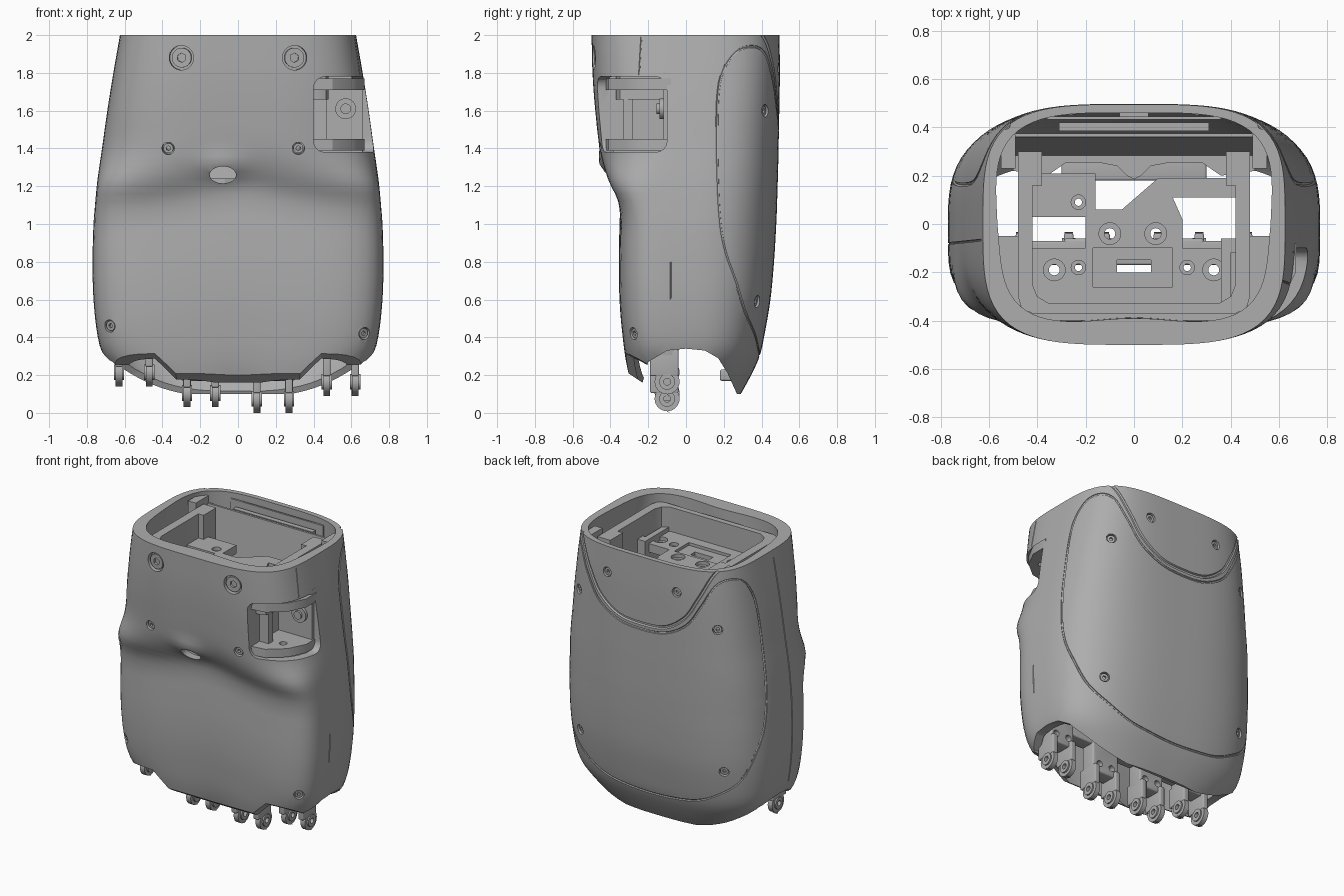
import bpy, bmesh, math
from mathutils import Vector

if "Cube" in bpy.data.objects:
    bpy.data.objects.remove(bpy.data.objects["Cube"])

grey = bpy.data.materials.new("mid grey")
grey.use_nodes = True
GREY = (0.42, 0.42, 0.42, 1)
grey.diffuse_color = GREY
grey.node_tree.nodes["Principled BSDF"].inputs["Base Color"].default_value = GREY

# height, half width, front depth, back depth, front squareness
ROWS = [(0, .40, .20, .23, 3.5), (.1, .53, .24, .29, 3.6), (.2, .63, .29, .345, 3.8),
        (.3, .71, .315, .39, 4.2), (.4, .742, .33, .413, 4.6), (.6, .765, .35, .447, 4.8),
        (.8, .77, .356, .466, 5), (1, .765, .352, .478, 5.3), (1.1, .757, .35, .482, 5.6),
        (1.2, .748, .365, .485, 5.2), (1.3, .735, .42, .488, 3.8), (1.4, .72, .455, .49, 3.3),
        (1.6, .692, .48, .494, 3.4), (1.8, .66, .495, .497, 3.55), (2, .625, .5, .495, 3.7)]


def prof(z, c):
    z = min(max(z, 0), 2)
    i = next(k for k in range(len(ROWS) - 1) if z <= ROWS[k + 1][0])
    a, b = ROWS[i], ROWS[i + 1]
    p, q = ROWS[max(i - 1, 0)], ROWS[min(i + 2, len(ROWS) - 1)]
    h = b[0] - a[0]
    t = (z - a[0]) / h
    m0, m1 = (b[c] - p[c]) / (b[0] - p[0]) * h, (q[c] - a[c]) / (q[0] - a[0]) * h
    return ((2*t**3 - 3*t*t + 1) * a[c] + (t**3 - 2*t*t + t) * m0
            + (3*t*t - 2*t**3) * b[c] + (t**3 - t*t) * m1)


def surf(ang, z, inset=0):
    """Point on the body skin at an angle around z (90 = back)."""
    c, s = math.cos(math.radians(ang)), math.sin(math.radians(ang))
    back = s > 0
    n = 3 + .7 * max(0, z - 1) - max(0, .4 - z) if back else prof(z, 4)
    depth = prof(z, 3) if back else prof(z + .12 * c * c, 2)
    r = (abs(c / prof(z, 1))**n + abs(s / depth)**n)**(-1 / n) - inset
    if not back:
        r += .03 * math.exp(-((r * c + .08) / .12)**2 - ((z - 1.31) / .06)**2)
    return Vector((r * c, r * s, z))


def at_x(x, z, back=False):
    """Skin point and outward normal at a given x and height."""
    lo, hi = 0, 180
    sign = 1 if back else -1
    for _ in range(30):
        mid = (lo + hi) / 2
        lo, hi = (mid, hi) if surf(sign * mid, z).x > x else (lo, mid)
    a = sign * lo
    n = (surf(a + 1, z) - surf(a - 1, z)).cross(surf(a, z + .02) - surf(a, z - .02))
    return surf(a, z), n.normalized()


def finish(name, bm):
    bmesh.ops.recalc_face_normals(bm, faces=bm.faces)
    me = bpy.data.meshes.new(name)
    bm.to_mesh(me)
    bm.free()
    ob = bpy.data.objects.new(name, me)
    bpy.context.collection.objects.link(ob)
    me.materials.append(grey)
    return ob


def prism(name, pts, lo, hi, axis="z"):
    """Extrude a flat outline along one axis."""
    place = {"z": lambda u, v, w: (u, v, w), "y": lambda u, v, w: (u, w, v),
             "x": lambda u, v, w: (w, u, v)}[axis]
    bm = bmesh.new()
    f = bm.faces.new([bm.verts.new(place(u, v, lo)) for u, v in pts])
    ext = bmesh.ops.extrude_face_region(bm, geom=[f])["geom"]
    d = Vector(place(0, 0, hi - lo))
    bmesh.ops.translate(bm, vec=d, verts=[g for g in ext if isinstance(g, bmesh.types.BMVert)])
    return finish(name, bm)


def box(name, x, y, z, bevel=0):
    ob = prism(name, [(x[0], y[0]), (x[1], y[0]), (x[1], y[1]), (x[0], y[1])], *z)
    if bevel:
        bm = bmesh.new()
        bm.from_mesh(ob.data)
        bmesh.ops.bevel(bm, geom=bm.edges[:], offset=bevel, segments=4, affect="EDGES", profile=.5)
        bm.to_mesh(ob.data)
        bm.free()
    return ob


def rod(name, loc, direction, r, length, sides=24):
    bm = bmesh.new()
    bmesh.ops.create_cone(bm, cap_ends=True, segments=sides, radius1=r, radius2=r, depth=length)
    q = Vector((0, 0, 1)).rotation_difference(Vector(direction))
    bmesh.ops.transform(bm, matrix=q.to_matrix().to_4x4(), verts=bm.verts)
    bmesh.ops.translate(bm, vec=Vector(loc), verts=bm.verts)
    return finish(name, bm)


def evaluated_mesh(ob):
    bpy.context.view_layer.update()
    return bpy.data.meshes.new_from_object(ob.evaluated_get(bpy.context.evaluated_depsgraph_get()))


def tube(pts, r, closed):
    cu = bpy.data.curves.new("groove_cutter", "CURVE")
    cu.dimensions, cu.bevel_depth, cu.bevel_resolution, cu.use_fill_caps = "3D", r, 1, True
    sp = cu.splines.new("POLY")
    sp.points.add(len(pts) - 1)
    for p, co in zip(sp.points, pts):
        p.co = (*co, 1)
    sp.use_cyclic_u = closed
    tmp = bpy.data.objects.new("groove_cutter", cu)
    bpy.context.collection.objects.link(tmp)
    me = evaluated_mesh(tmp)
    bpy.data.objects.remove(tmp)
    ob = bpy.data.objects.new("groove_cutter", me)
    bpy.context.collection.objects.link(ob)
    return ob


def cut(ob, cutters):
    for c in cutters:
        m = ob.modifiers.new("cut", "BOOLEAN")
        m.object, m.operation, m.solver = c, "DIFFERENCE", "EXACT"
    me = evaluated_mesh(ob)
    ob.modifiers.clear()
    ob.data = me
    me.materials.clear()
    me.materials.append(grey)
    for c in cutters:
        bpy.data.objects.remove(c)


def path(ctrl, closed):
    """Smooth line on the skin through (angle, height) points."""
    n, out = len(ctrl), []
    get = lambda i: Vector(ctrl[i % n] if closed else ctrl[min(max(i, 0), n - 1)])
    for i in range(n if closed else n - 1):
        p0, p1, p2, p3 = (get(i + k) for k in (-1, 0, 1, 2))
        for k in range(6):
            t = k / 6
            v = .5 * (2*p1 + (p2 - p0)*t + (2*p0 - 5*p1 + 4*p2 - p3)*t*t + (3*p1 - p0 - 3*p2 + p3)*t**3)
            out.append(surf(v[0], v[1]))
    return out


def mirrored(half, axis=180):
    return half + [(axis - a, z) for a, z in reversed(half) if a * 2 != axis]


# Hollow body shell: outer skin, top rim, inner skin
bm = bmesh.new()
SEG, LEV = 120, [i * .04 for i in range(51)]
rings = []
for z, inner in [(z, 0) for z in LEV] + [(z, 1) for z in reversed(LEV)]:
    ring = []
    for k in range(SEG):
        a = k * 360 / SEG - 180
        s = math.sin(math.radians(a))
        wall = .06 - .025 * max(0, s) + .05 * max(0, -s) * (z > 1.8)
        ring.append(bm.verts.new(surf(a, z, inner * wall)))
    rings.append(ring)
for a, b in zip(rings, rings[1:] + rings[:1]):
    for k in range(SEG):
        bm.faces.new((a[k], a[k - 1], b[k - 1], b[k]))
shell = finish("body_shell", bm)

cutters = [prism("hem_cutter", [(-.7, .22), (-.32, .22), (-.23, .16), (-.2, .27), (-.1, .33), (0, .34),
           (.1, .33), (.17, .29), (.22, .21), (.27, .1), (.7, .1), (.7, -.3), (-.7, -.3)], -1, 1, "x")]
for s in (1, -1):
    corner = prism("corner_cutter", [(s * x, z) for x, z in
                   [(.3, .2), (.44, .32), (.6, .33), (.9, .35), (.9, -.1), (.3, -.1)]], -.7, -.16, "y")
    for v in corner.data.vertices:
        v.co.z -= (v.co.y + .33) * .6
    cutters.append(corner)
cutters.append(box("window_cutter", (.4, .95), (-.75, -.1), (1.38, 1.78), .06))
slot = rod("slot_cutter", (0, -.4, 0), (0, 1, 0), .045, .35)
for v in slot.data.vertices:
    v.co.x, v.co.z = v.co.x * 1.55 - .08, v.co.z + 1.26
cutters.append(slot)

# Panel grooves on the back and side seams
cover = mirrored([(90, .3), (65, .31), (47, .34), (35, .42), (26, .53), (20, .7), (15, .88), (13, 1.1),
                  (13, 1.45), (15, 1.75), (22, 1.9), (31, 1.94), (39, 1.9), (46, 1.76), (55, 1.6),
                  (70, 1.51), (90, 1.49)])
cutters.append(tube(path(cover, True), .008, True))
collar = mirrored([(36, 2.02), (41, 1.95), (48, 1.8), (56, 1.65), (70, 1.55), (90, 1.53)])
cutters.append(tube(path(collar, False), .012, False))
for angle, lo, hi in ((-6, .6, .8), (-21, 1.79, 1.99), (186, .4, 1.95)):
    cutters.append(tube([surf(angle, lo + (hi - lo) * k / 20) for k in range(21)], .004, False))

# Recessed screws over the whole body
SCREWS = [(-.37, 1.4, .033, 0), (.32, 1.4, .033, 0), (-.68, .46, .033, 0), (.67, .42, .033, 0),
          (-.3, 1.88, .065, 0), (.3, 1.88, .065, 0)]
for s in (1, -1):
    SCREWS += [(s * .54, 1.6, .033, 1), (s * .56, .59, .033, 1), (s * .27, 1.82, .033, 1)]
for x, z, r, back in SCREWS:
    p, n = at_x(x, z, back)
    cutters.append(rod("screw_hole_cutter", p, n, r, .07))
    head = rod("screw_head", p - n * .025, n, r * .8, .03)
    cut(head, [rod("socket_cutter", p - n * .01, n, r * .38, .03, 6)])
cut(shell, cutters)

# Thumb bracket behind the corner window
arm = [(.36, -.43), (.5, -.41), (.61, -.32), (.67, -.2), (.67, -.08), (.36, -.08)]
for nm, z in (("thumb_floor", 1.39), ("thumb_roof", 1.71)):
    deck = prism(nm, arm, z, z + .06)
    cut(deck, [rod("hole_cutter", (.54, -.27, z), (0, 0, 1), .025, .3)])
box("thumb_inner_wall", (.36, .4), (-.42, -.06), (1.36, 1.8))
box("thumb_back_wall", (.38, .66), (-.12, -.06), (1.36, 1.8))
box("thumb_post", (.4, .47), (-.33, -.28), (1.42, 1.74))
rod("thumb_pivot", (.57, -.125, 1.61), (0, 1, 0), .055, .03)
rod("thumb_pivot_pin", (.57, -.135, 1.61), (0, 1, 0), .028, .04)

# Wrist frame inside the top opening
frame = mirrored([(.42, .16), (.38, .16), (.38, .3), (.48, .3), (.48, -.3), (.465, -.35), (.42, -.37)], 0)
inner = [(-.42, -.25), (-.4, -.3), (-.35, -.33), (.35, -.33), (.4, -.3), (.42, -.25)]
prism("wrist_frame", frame + inner, 1.66, 1.94)
prism("wrist_flange", mirrored([(.47, -.34), (.47, -.05), (.57, -.05), (.57, -.25), (.5, -.4)], 0),
      1.82, 1.86)
prism("back_inner_wall", [(.36, 1.92), (.375, 1.92), (.32, 1.2), (.28, 1.2)], -.5, .5, "x")
prism("back_arch_plate", mirrored([(.5, .33), (.5, .22), (.36, .2), (.33, .22), (.28, .255), (.15, .255),
                                   (.07, .24), (.03, .2), (0, .185)], 0), 1.2, 1.24)
box("back_clip_bar", (-.31, .31), (.385, .42), (1.75, 1.92))
box("back_lining", (-.36, .36), (.432, .445), (1.65, 1.96))
box("back_latch", (-.06, .06), (.44, .465), (1.88, 1.95))
for s in (1, -1):
    box("rim_clip", sorted((s * .49, s * .55)), (.23, .37), (1.75, 1.97))

# Wrist base plate with bolt holes
plate = prism("wrist_base_plate", [(-.38, .21), (-.16, .21), (-.16, .06), (-.05, .06), (.1, .19), (.42, .19),
              (.42, .11), (.16, .11), (.2, .02), (.2, -.1), (.43, -.1), (.43, -.33), (-.43, -.33),
              (-.43, -.1), (-.2, -.1), (-.2, .03), (-.42, .03), (-.42, .21)], 1.71, 1.77)
holes = [box("slot_cutter", (-.07, .07), (-.2, -.15), (1.6, 1.9)),
         box("recess_cutter", (-.17, .16), (-.26, -.1), (1.75, 1.9))]
for x, y, r in [(-.1, -.04, .045), (.09, -.04, .045), (-.33, -.19, .045), (.33, -.19, .045),
                (-.23, .09, .03), (-.23, -.18, .03), (.22, -.18, .03)]:
    holes += [rod("bore_cutter", (x, y, 1.77), (0, 0, 1), r, .05),
              rod("hole_cutter", (x, y, 1.74), (0, 0, 1), r * .5, .2)]
cut(plate, holes)

# Finger knuckles: drilled mounts with hooked hinge rings
for xa, xb, z in ((-.63, -.47, .215), (-.27, -.12, .105), (.1, .27, .075), (.47, .62, .165)):
    mid, y = (xa + xb) / 2, -.1
    mount = box("knuckle_mount", (xa - .02, xb + .02), (-.17, -.06), (z + .13, .5), .012)
    cut(mount, [rod("hole_cutter", (mid + d, y, z + .19), (0, 1, 0), .022, .4) for d in (-.05, .05)])
    for x in (xa, xb):
        ring = rod("hinge_ring", (x, y, z), (1, 0, 0), .066, .035, 32)
        cut(ring, [rod("hole_cutter", (x, y, z), (1, 0, 0), .018, .2)])
        collar = rod("hinge_collar", (x, y, z), (1, 0, 0), .042, .055)
        cut(collar, [rod("hole_cutter", (x, y, z), (1, 0, 0), .018, .2)])
        prism("hinge_hook", [(y - .05, z - .03), (y - .02, z - .055), (y + .012, z - .075),
                             (y - .01, z - .05)], x - .018, x + .018, "x")
        box("hinge_arm", (x - .02, x + .02), (-.19, -.04), (z + .03, z + .17), .008)
box("knuckle_crossbar", (-.64, .64), (-.17, -.07), (.4, .5), .01)
box("back_stop_bar", (-.3, .3), (.18, .28), (.17, .23), .01)

# Smooth shading with crisp edges
bpy.ops.object.select_all(action="DESELECT")
for ob in bpy.context.scene.objects:
    if ob.type == "MESH":
        ob.select_set(True)
        bpy.context.view_layer.objects.active = ob
bpy.ops.object.shade_smooth_by_angle(angle=math.radians(30))
